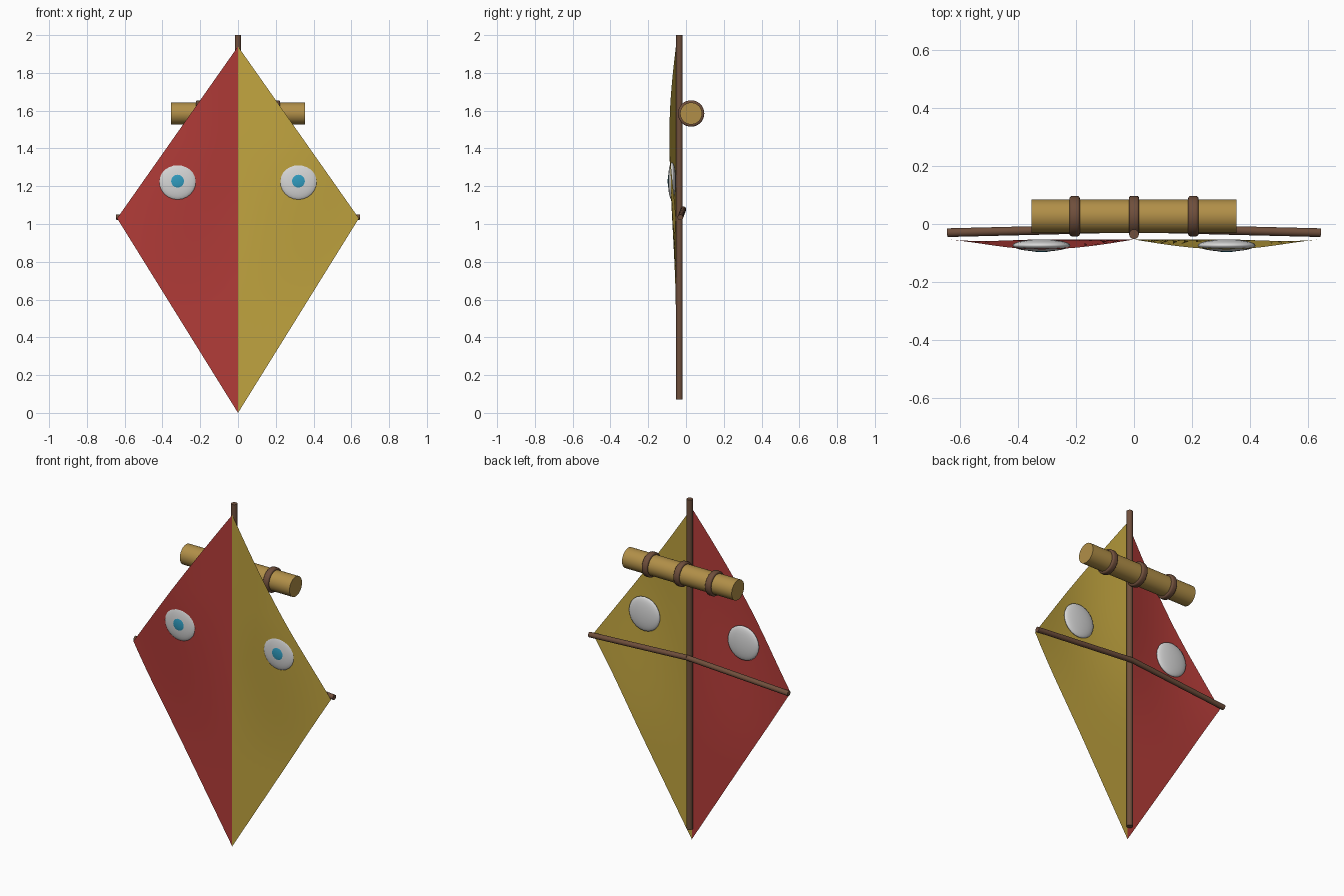
import bpy, bmesh, math
from mathutils import Vector

if "Cube" in bpy.data.objects:
    bpy.data.objects.remove(bpy.data.objects["Cube"])


def mat(name, rgb):
    m = bpy.data.materials.new(name)
    m.diffuse_color = (*rgb, 1)
    m.use_nodes = True
    m.node_tree.nodes["Principled BSDF"].inputs["Base Color"].default_value = m.diffuse_color
    return m


RED = mat("red cloth", (0.45, 0.045, 0.04))
YELLOW = mat("yellow cloth", (0.53, 0.37, 0.05))
WOOD = mat("brown wood", (0.16, 0.078, 0.045))
GOLD = mat("golden roll", (0.44, 0.275, 0.065))
WHITE = mat("eye white", (0.68, 0.68, 0.68))
TEAL = mat("teal pupil", (0.03, 0.33, 0.52))


def finish(bm, name, mats, angle=40):
    me = bpy.data.meshes.new(name)
    bm.to_mesh(me)
    bm.free()
    ob = bpy.data.objects.new(name, me)
    bpy.context.collection.objects.link(ob)
    for m in mats:
        me.materials.append(m)
    bpy.ops.object.select_all(action='DESELECT')
    ob.select_set(True)
    bpy.context.view_layer.objects.active = ob
    bpy.ops.object.shade_smooth_by_angle(angle=math.radians(angle))
    return ob


def rod(name, a, b, r, m, segs=16, bevel=0.0):
    """Round bar between two points."""
    a, b = Vector(a), Vector(b)
    bm = bmesh.new()
    bmesh.ops.create_cone(bm, cap_ends=True, segments=segs, radius1=r, radius2=r,
                          depth=(b - a).length)
    if bevel:
        rims = [e for e in bm.edges if abs(e.verts[0].co.z - e.verts[1].co.z) < 1e-5]
        bmesh.ops.bevel(bm, geom=rims, offset=bevel, segments=3, profile=0.5,
                        affect='EDGES')
    rot = (b - a).to_track_quat('Z', 'Y')
    for v in bm.verts:
        v.co = rot @ v.co + (a + b) / 2
    return finish(bm, name, [m])


def ellipsoid(name, centre, rx, ry, rz, m):
    bm = bmesh.new()
    bmesh.ops.create_uvsphere(bm, u_segments=24, v_segments=16, radius=1)
    for v in bm.verts:
        # pole faces the front so the rings run round the eye
        x, y, z = v.co
        v.co = Vector(centre) + Vector((x * rx, -z * ry, y * rz))
    return finish(bm, name, [m], 60)


# Sail: two billowed halves meeting at the centre seam
HALF_W, TOP, SIDE_Z = 0.64, 1.94, 1.03


def sail_y(u, z):
    t = min(max((z - 0.5) / 0.95, 0), 1)
    return -0.0535 - 0.034 * math.sin(math.pi * u) * t * t * (3 - 2 * t)


bm = bmesh.new()
NU, NV = 16, 28
for side in (-1, 1):
    grid = []
    for i in range(NU + 1):
        u = i / NU
        lo, hi = SIDE_Z * u, TOP + (SIDE_Z - TOP) * u
        col = []
        for j in range(NV + 1):
            z = lo + (hi - lo) * j / NV
            col.append(bm.verts.new((side * HALF_W * u, sail_y(u, z), z)))
        grid.append(col)
    for i in range(NU):
        for j in range(NV):
            q = [grid[i][j], grid[i + 1][j], grid[i + 1][j + 1], grid[i][j + 1]]
            f = bm.faces.new(q if side > 0 else q[::-1])
            f.material_index = 0 if side < 0 else 1
bmesh.ops.remove_doubles(bm, verts=bm.verts, dist=1e-5)
for e in bm.edges:  # crisp centre seam
    if all(abs(v.co.x) < 1e-5 for v in e.verts):
        e.smooth = False
finish(bm, "sail", [RED, YELLOW], 20)

# Frame: upright spar and slightly bent cross spar
rod("upright_spar", (0, -0.035, 0.07), (0, -0.035, 2.0), 0.017, WOOD)
for s, n in ((-1, "left"), (1, "right")):
    rod(n + "_cross_spar", (0, -0.014, 1.078), (s * 0.645, -0.03, 1.035), 0.015, WOOD)

# Roll tied behind the top with three bands
RY, RZ = 0.027, 1.585
rod("roll", (-0.355, RY, RZ), (0.355, RY, RZ), 0.058, GOLD, 32)
for i, x in enumerate((-0.205, 0, 0.205)):
    rod(f"roll_band_{i + 1}", (x - 0.018, RY, RZ), (x + 0.018, RY, RZ), 0.07, WOOD, 32, 0.009)

# Eyes: flattened domes poking through the sail, with pupils
for s, n in ((-1, "left"), (1, "right")):
    ellipsoid(n + "_eye", (s * 0.32, -0.074, 1.227), 0.1, 0.021, 0.1, WHITE)
    ellipsoid(n + "_pupil", (s * 0.32, -0.089, 1.227), 0.042, 0.008, 0.042, TEAL)
